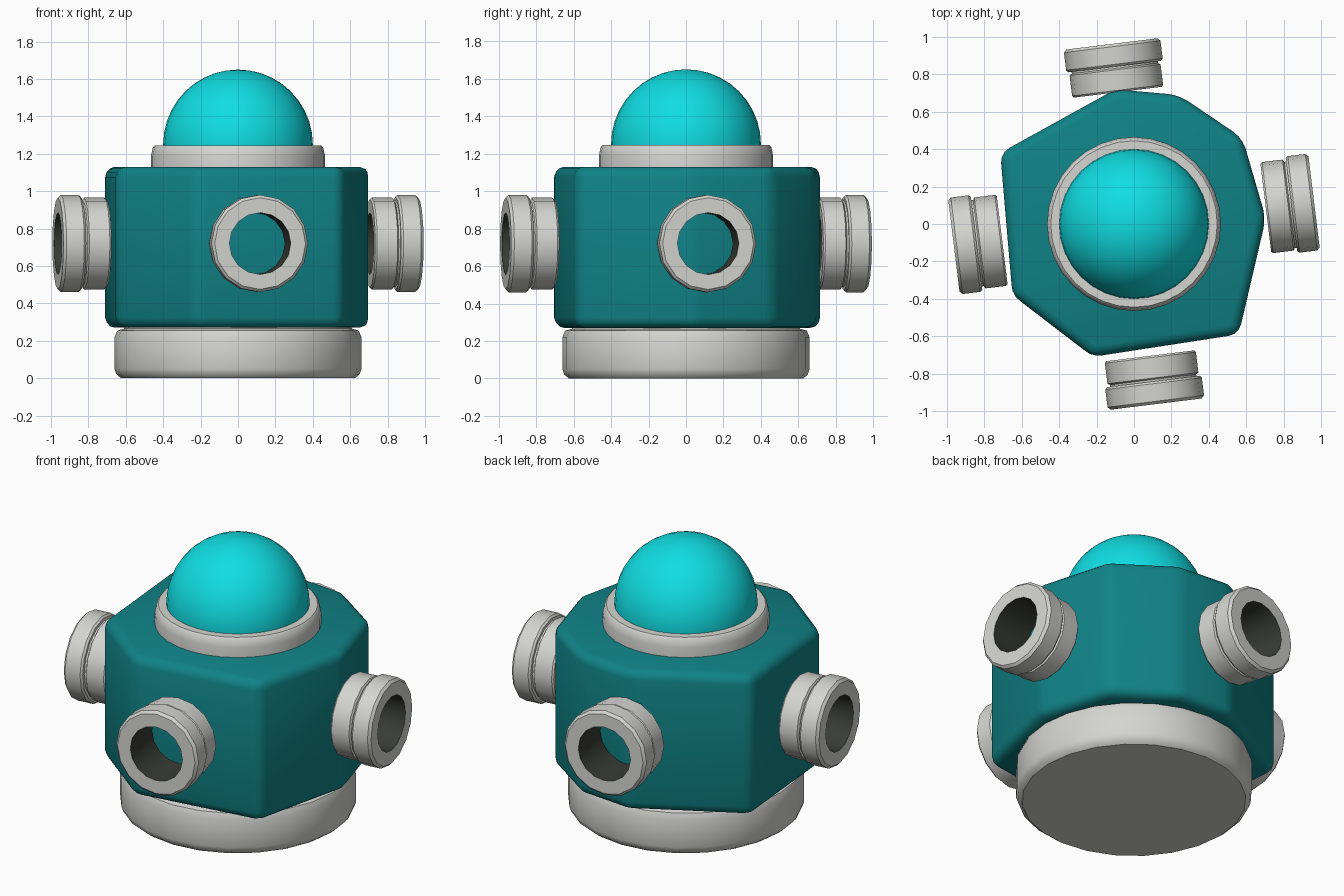
import bpy, bmesh, math
from mathutils import Matrix, Vector

if "Cube" in bpy.data.objects:
    bpy.data.objects.remove(bpy.data.objects["Cube"])


def material(name, rgb):
    m = bpy.data.materials.new(name)
    m.diffuse_color = (*rgb, 1)
    m.use_nodes = True
    m.node_tree.nodes["Principled BSDF"].inputs["Base Color"].default_value = m.diffuse_color
    return m


TEAL = material("dark teal", (0.005, 0.225, 0.24))
CYAN = material("bright cyan", (0.005, 0.72, 0.76))
GREY = material("light grey", (0.66, 0.66, 0.64))
DARK = material("dark bore", (0.04, 0.045, 0.036))


def finish(name, bm, mats, angle=35):
    bmesh.ops.recalc_face_normals(bm, faces=bm.faces)
    me = bpy.data.meshes.new(name)
    bm.to_mesh(me)
    bm.free()
    for m in mats:
        me.materials.append(m)
    ob = bpy.data.objects.new(name, me)
    bpy.context.collection.objects.link(ob)
    bpy.ops.object.select_all(action='DESELECT')
    ob.select_set(True)
    bpy.context.view_layer.objects.active = ob
    bpy.ops.object.shade_smooth_by_angle(angle=math.radians(angle))
    return ob


def lathe(name, profile, segs, mats, closed=False, bore=None, matrix=None):
    """Spin (radius, height) points round z; faces at the bore radius get the second material."""
    bm = bmesh.new()
    rings = []
    for r, z in profile:
        if r == 0:
            rings.append([bm.verts.new((0, 0, z))] * segs)
        else:
            rings.append([bm.verts.new((r * math.cos(t), r * math.sin(t), z))
                          for t in (2 * math.pi * i / segs for i in range(segs))])
    n = len(profile)
    for k in range(n if closed else n - 1):
        a, b = rings[k], rings[(k + 1) % n]
        for i in range(segs):
            j = (i + 1) % segs
            quad = list(dict.fromkeys((a[i], a[j], b[j], b[i])))
            f = bm.faces.new(quad)
            if bore and profile[k][0] == bore and profile[(k + 1) % n][0] == bore:
                f.material_index = 1
    if matrix:
        bm.transform(matrix)
    return finish(name, bm, mats)


# Base disc with softened rims
lathe("base", [(0, 0), (0.625, 0), (0.65, 0.02), (0.66, 0.05), (0.66, 0.22),
               (0.645, 0.255), (0.61, 0.265), (0.60, 0.285), (0, 0.285)], 24, [GREY])

# Uneven eight-sided body
outline = [(-0.10, 0.72), (0.24, 0.69), (0.58, 0.46), (0.705, 0.03),
           (0.56, -0.59), (-0.22, -0.71), (-0.65, -0.38), (-0.715, 0.38)]
bm = bmesh.new()
bottom = bm.faces.new([bm.verts.new((x, y, 0.27)) for x, y in outline])
ext = bmesh.ops.extrude_face_region(bm, geom=[bottom], use_keep_orig=True)
bmesh.ops.translate(bm, vec=(0, 0, 0.86),
                    verts=[v for v in ext["geom"] if isinstance(v, bmesh.types.BMVert)])
bmesh.ops.recalc_face_normals(bm, faces=bm.faces)
bmesh.ops.bevel(bm, geom=list(bm.edges), offset=0.055, segments=3, profile=0.5, affect='EDGES')
finish("body", bm, [TEAL], 40)

# Collar and dome
lathe("collar", [(0.39, 1.10), (0.465, 1.10), (0.465, 1.19), (0.455, 1.235),
                 (0.445, 1.245), (0.40, 1.245), (0.39, 1.235)], 32, [GREY], closed=True)
dome = [(0.40 * math.cos(a), 1.25 + 0.40 * math.sin(a))
        for a in (math.radians(d) for d in range(-18, 90, 9))] + [(0, 1.65)]
lathe("dome", dome, 32, [CYAN])

# Four open pipe sockets round the body
socket = [(0.165, 0.97), (0.245, 0.97), (0.26, 0.955), (0.26, 0.86), (0.25, 0.848),
          (0.232, 0.848), (0.232, 0.838), (0.245, 0.83), (0.245, 0.72), (0.237, 0.71),
          (0.165, 0.71)]
for i, side in enumerate(("right", "back", "left", "front")):
    angle = math.radians(7 + 90 * i)
    direction = Vector((math.cos(angle), math.sin(angle), 0))
    mat = Matrix.Translation((0, 0, 0.72)) @ direction.to_track_quat('Z', 'Y').to_matrix().to_4x4()
    lathe(side + "_socket", socket, 16, [GREY, DARK], closed=True, bore=0.165, matrix=mat)
